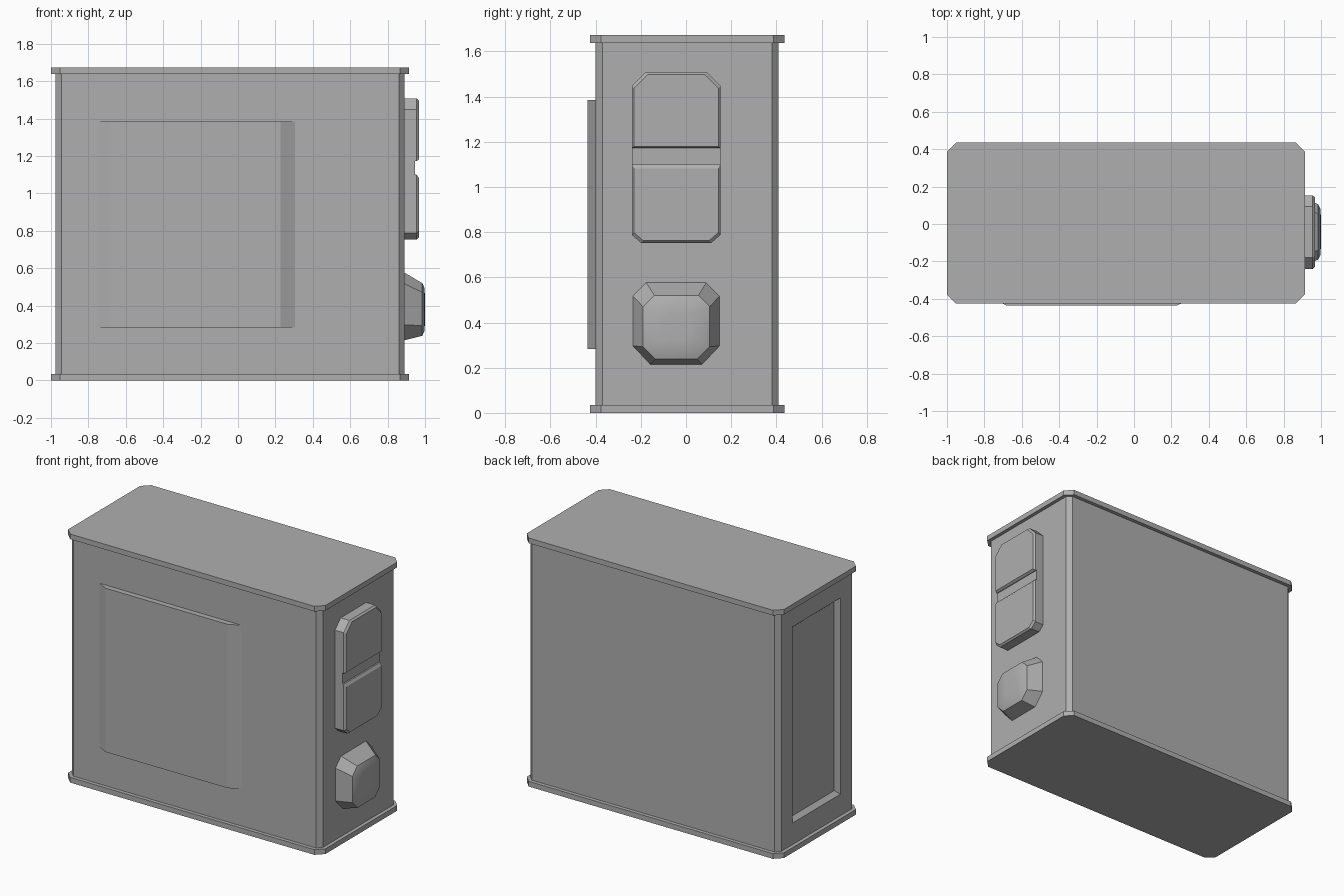
import bpy, bmesh

if "Cube" in bpy.data.objects:
    bpy.data.objects.remove(bpy.data.objects["Cube"])

grey = bpy.data.materials.new("dark_grey_paint")
grey.diffuse_color = (0.43, 0.43, 0.43, 1)
grey.use_nodes = True
grey.node_tree.nodes["Principled BSDF"].inputs["Base Color"].default_value = grey.diffuse_color


def octagon(a0, a1, b0, b1, low, high=None):
    """Rectangle with cut corners; low/high = (a, b) cuts at the b0 and b1 ends."""
    high = high or low
    (la, lb), (ha, hb) = low, high
    return [(a0 + la, b0), (a1 - la, b0), (a1, b0 + lb), (a1, b1 - hb),
            (a1 - ha, b1), (a0 + ha, b1), (a0, b1 - hb), (a0, b0 + lb)]


def loft(name, rings, axis, edit=None):
    """Skin a stack of (position, outline) rings along axis 'X', 'Y' or 'Z'."""
    place = {'X': lambda p, a, b: (p, a, b),
             'Y': lambda p, a, b: (a, p, b),
             'Z': lambda p, a, b: (a, b, p)}[axis]
    bm = bmesh.new()
    loops = [[bm.verts.new(place(p, a, b)) for a, b in pts] for p, pts in rings]
    n = len(loops[0])
    for r, s in zip(loops, loops[1:]):
        for i in range(n):
            j = (i + 1) % n
            bm.faces.new((r[i], r[j], s[j], s[i]))
    bm.faces.new(loops[0][::-1])
    bm.faces.new(loops[-1])
    bmesh.ops.recalc_face_normals(bm, faces=bm.faces)
    if edit:
        edit(bm)
    me = bpy.data.meshes.new(name)
    bm.to_mesh(me)
    bm.free()
    me.materials.append(grey)
    ob = bpy.data.objects.new(name, me)
    bpy.context.collection.objects.link(ob)
    return ob


def recess_left_side(bm):
    """Sunken rectangular panel with sloped walls in the -x face."""
    bm.normal_update()
    face = min(bm.faces, key=lambda f: f.calc_center_median().x)
    bmesh.ops.inset_region(bm, faces=[face], thickness=0.13)
    for v in face.verts:
        v.co.y = 0.26 if v.co.y > 0 else -0.25
        v.co.z = 1.50 if v.co.z > 0.8 else 0.18
    floor = bmesh.ops.extrude_discrete_faces(bm, faces=[face])["faces"][0]
    for v in floor.verts:
        v.co.x += 0.03
        v.co.y += -0.025 if v.co.y > 0 else 0.025
        v.co.z += -0.025 if v.co.z > 0.8 else 0.025


# Main case
case = octagon(-0.975, 0.89, -0.40, 0.41, (0.03, 0.03))
loft("case_body", [(0.03, case), (1.64, case)], 'Z', recess_left_side)

# Top and bottom rim plates
plate = octagon(-1.0, 0.914, -0.425, 0.435, (0.048, 0.048))
for name, z in (("bottom_plate", 0.0), ("top_plate", 1.637)):
    loft(name, [(z, plate), (z + 0.035, plate)], 'Z')

# Raised front panel with sloped left and right ends
loft("front_panel", [
    (-0.40, [(-0.75, 0.283), (0.305, 0.283), (0.305, 1.385), (-0.75, 1.385)]),
    (-0.437, [(-0.68, 0.283), (0.228, 0.283), (0.228, 1.385), (-0.68, 1.385)]),
], 'Y')


# Pair of pads on the right side, joined by a lower bridge
def pad(name, z0, z1, low, high, inset_low, inset_high):
    base = octagon(-0.24, 0.153, z0, z1, low, high)
    face = octagon(-0.23, 0.143, z0 + inset_low, z1 - inset_high, low, high)
    loft(name, [(0.88, base), (0.955, base), (0.967, face)], 'X')


tiny = (0.001, 0.001)
pad("upper_pad", 1.172, 1.507, tiny, (0.06, 0.06), 0.008, 0.01)
pad("lower_pad", 0.753, 1.10, (0.04, 0.035), tiny, 0.01, 0.018)
bridge = [(-0.24, 1.09), (0.153, 1.09), (0.153, 1.18), (-0.24, 1.18)]
loft("pad_bridge", [(0.88, bridge), (0.945, bridge)], 'X')

# Tapered knob with a softly domed face
knob = loft("side_knob", [
    (0.88, octagon(-0.24, 0.153, 0.212, 0.582, (0.08, 0.085), (0.06, 0.06))),
    (0.985, octagon(-0.19, 0.105, 0.238, 0.52, (0.055, 0.055), (0.05, 0.05))),
    (0.997, octagon(-0.165, 0.08, 0.265, 0.495, (0.05, 0.05), (0.045, 0.045))),
    (1.0, octagon(-0.10, 0.02, 0.32, 0.44, (0.03, 0.03))),
], 'X')
bpy.context.view_layer.objects.active = knob
knob.select_set(True)
bpy.ops.object.shade_smooth_by_angle(angle=0.52)
